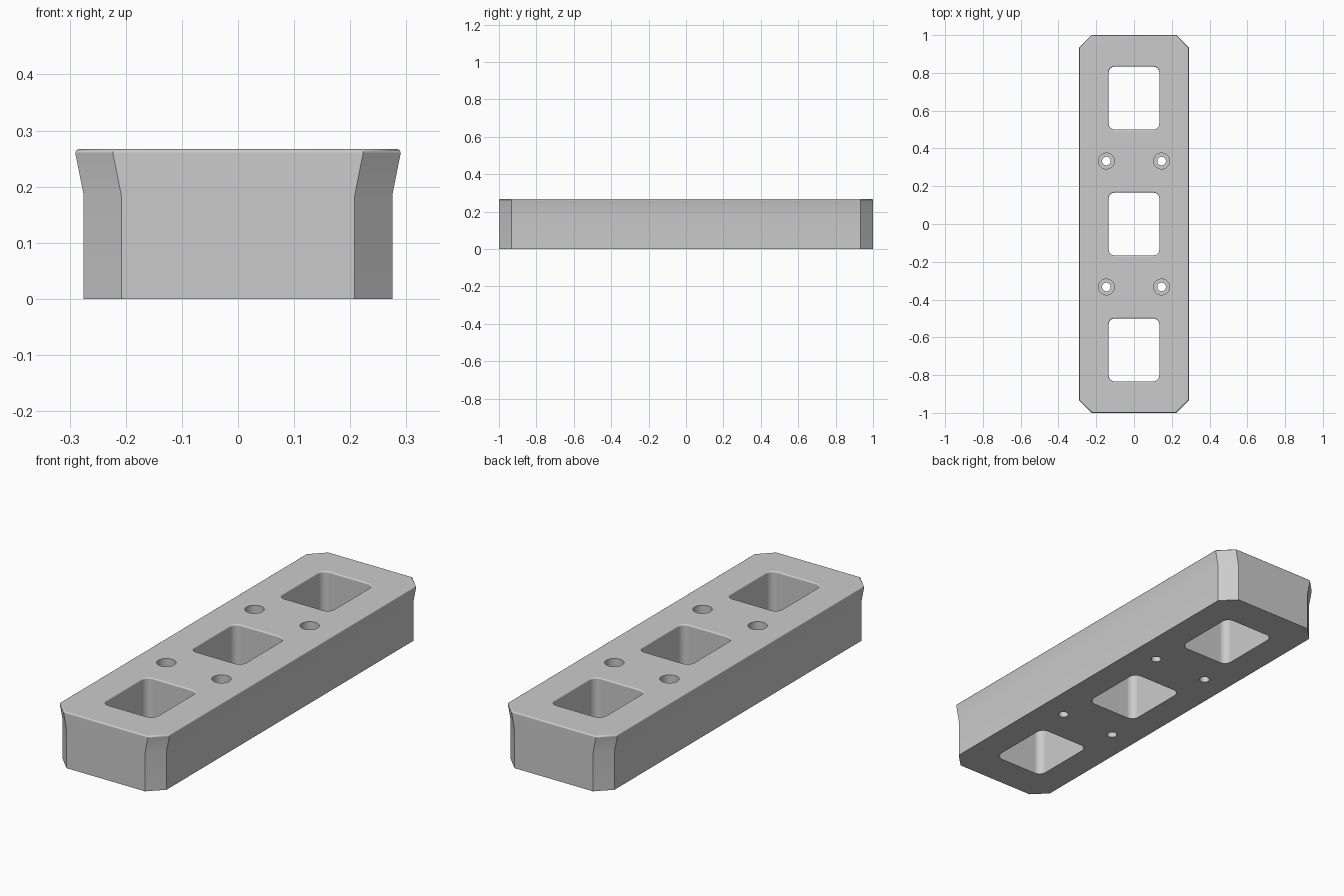
import bpy, bmesh, math

cube = bpy.data.objects.get("Cube")
if cube:
    bpy.data.objects.remove(cube, do_unlink=True)

HEIGHT = 0.267
ROUND = 0.007       # small rounding on the top edges
PITCH = 2 / 3       # spacing of the windows along the block

grey = bpy.data.materials.new("plain grey")
grey.use_nodes = True
colour = (0.6, 0.6, 0.6, 1)
grey.diffuse_color = colour
grey.node_tree.nodes["Principled BSDF"].inputs["Base Color"].default_value = colour


def loft(name, rings):
    """Closed solid through rings of (points, z), all with equal point counts."""
    bm = bmesh.new()
    loops = [[bm.verts.new((x, y, z)) for x, y in pts] for pts, z in rings]
    for low, high in zip(loops, loops[1:]):
        for i in range(len(low)):
            j = (i + 1) % len(low)
            bm.faces.new((low[i], low[j], high[j], high[i]))
    bm.faces.new(loops[0][::-1])
    bm.faces.new(loops[-1])
    bmesh.ops.recalc_face_normals(bm, faces=bm.faces)
    mesh = bpy.data.meshes.new(name)
    bm.to_mesh(mesh)
    bm.free()
    mesh.materials.append(grey)
    obj = bpy.data.objects.new(name, mesh)
    bpy.context.collection.objects.link(obj)
    return obj


def octagon(hx, hy, cut=0.067):
    right = [(hx - cut, -hy), (hx, cut - hy), (hx, hy - cut), (hx - cut, hy)]
    return right + [(-x, -y) for x, y in right]


def rounded_rect(cx, cy, hx, hy, r, steps=8):
    pts = []
    for k, (sx, sy) in enumerate([(1, 1), (-1, 1), (-1, -1), (1, -1)]):
        for i in range(steps + 1):
            a = math.pi / 2 * (k + i / steps)
            pts.append((cx + sx * (hx - r) + r * math.cos(a),
                        cy + sy * (hy - r) + r * math.sin(a)))
    return pts


def circle(cx, cy, r, n=32):
    return [(cx + r * math.cos(math.tau * i / n),
             cy + r * math.sin(math.tau * i / n)) for i in range(n)]


# quarter-round steps as (inset, z) pairs from the wall to the top
fillet = [(ROUND * (1 - math.cos(a)), HEIGHT - ROUND + ROUND * math.sin(a))
          for a in (math.pi / 2 * i / 4 for i in range(5))]

# main block: straight walls, flared lip, rounded top edge
rings = [(octagon(0.275, 1), 0), (octagon(0.275, 1), 0.185)]
rings += [(octagon(0.29 - d, 1 - d), z) for d, z in fillet]
block = loft("block", rings)

# cutters for the three windows, with a softened rim
cutters = []
for row in (-1, 0, 1):
    def window(grow):
        return rounded_rect(0, row * PITCH, 0.135 + grow, 0.167 + grow, 0.035 + grow)
    rings = [(window(0), -0.1)]
    rings += [(window(d), z) for d, z in fillet]
    rings.append((window(ROUND), HEIGHT + 0.1))
    cutters.append(loft("window_cutter", rings))

# cutters for the four counterbored screw holes
for sx in (-1, 1):
    for sy in (-1, 1):
        x, y = sx * 0.146, sy * PITCH / 2
        rings = [(circle(x, y, r), z) for r, z in
                 ((0.023, -0.1), (0.023, 0.13), (0.042, 0.13), (0.042, HEIGHT + 0.1))]
        cutters.append(loft("screw_hole_cutter", rings))

bpy.ops.object.select_all(action='DESELECT')
block.select_set(True)
bpy.context.view_layer.objects.active = block
for cutter in cutters:
    mod = block.modifiers.new("cut", 'BOOLEAN')
    mod.operation = 'DIFFERENCE'
    mod.solver = 'EXACT'
    mod.object = cutter
    bpy.ops.object.modifier_apply(modifier=mod.name)
    bpy.data.objects.remove(cutter, do_unlink=True)

# smooth the curves, keep the large faces flat
bpy.ops.object.shade_smooth_by_angle(angle=math.radians(30))
weighted = block.modifiers.new("weighted normals", 'WEIGHTED_NORMAL')
weighted.keep_sharp = True
